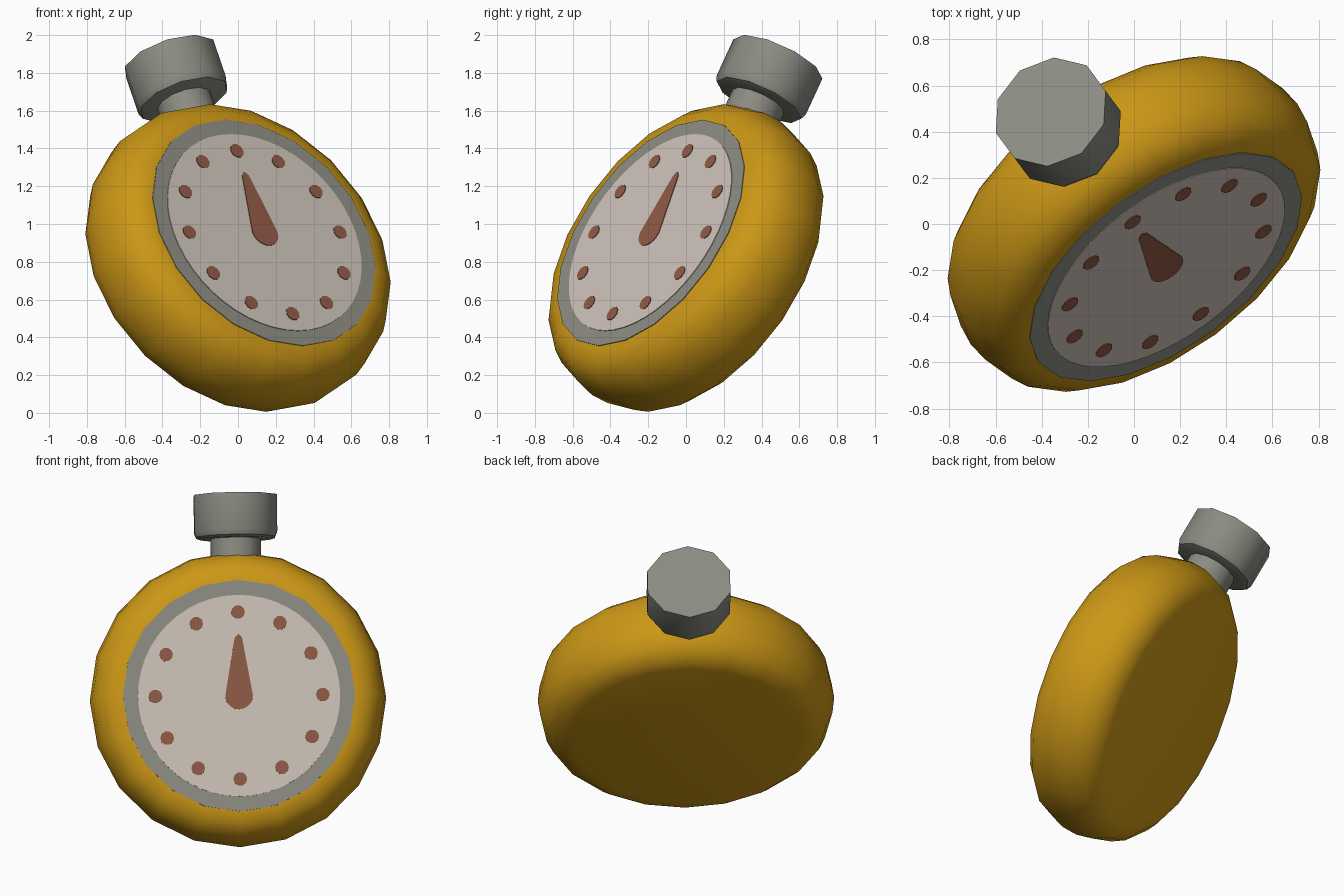
import bpy, bmesh, math
from mathutils import Matrix, Vector

if "Cube" in bpy.data.objects:
    bpy.data.objects.remove(bpy.data.objects["Cube"])

# Local frame: x = dial right, y = toward crown, z = out of the dial
AZ, EL = math.radians(36.6), math.radians(29.9)
right = Vector((math.cos(AZ), math.sin(AZ), 0))
normal = Vector((math.sin(AZ) * math.cos(EL), -math.cos(AZ) * math.cos(EL), math.sin(EL)))
up = normal.cross(right)
FRAME = Matrix.Translation((0, 0, 0.82)) @ Matrix((right, up, normal)).transposed().to_4x4()
TO_CROWN = Matrix.Rotation(math.radians(-90), 4, 'X')   # z axis -> y axis


def material(name, rgb):
    m = bpy.data.materials.new(name)
    m.diffuse_color = (*rgb, 1)
    m.use_nodes = True
    m.node_tree.nodes["Principled BSDF"].inputs["Base Color"].default_value = m.diffuse_color
    return m


yellow = material("case yellow", (0.60, 0.31, 0.008))
grey = material("metal grey", (0.26, 0.26, 0.225))
cream = material("dial cream", (0.60, 0.535, 0.475))
brown = material("mark brown", (0.27, 0.10, 0.058))


def finish(name, bm, mat, local=Matrix()):
    bmesh.ops.recalc_face_normals(bm, faces=bm.faces)
    bm.transform(FRAME @ local)
    me = bpy.data.meshes.new(name)
    bm.to_mesh(me)
    bm.free()
    me.materials.append(mat)
    ob = bpy.data.objects.new(name, me)
    bpy.context.collection.objects.link(ob)
    bpy.context.view_layer.objects.active = ob
    bpy.ops.object.select_all(action='DESELECT')
    ob.select_set(True)
    bpy.ops.object.shade_smooth_by_angle(angle=math.radians(40))
    return ob


def lathe(name, profile, sides, mat, local=Matrix()):
    """Closed turned solid from (radius, height) points, capped at both ends."""
    bm = bmesh.new()
    rings = []
    for r, z in profile:
        rings.append([bm.verts.new((r * math.sin(2 * math.pi * i / sides),
                                    r * math.cos(2 * math.pi * i / sides), z))
                      for i in range(sides)])
    for a, b in zip(rings, rings[1:]):
        for i in range(sides):
            j = (i + 1) % sides
            bm.faces.new((a[i], a[j], b[j], b[i]))
    bm.faces.new(rings[0])
    bm.faces.new(rings[-1])
    return finish(name, bm, mat, local)


def plate(name, outline, z, thick, mat):
    bm = bmesh.new()
    face = bm.faces.new([bm.verts.new((x, y, z)) for x, y in outline])
    ext = bmesh.ops.extrude_face_region(bm, geom=[face])
    bmesh.ops.translate(bm, vec=(0, 0, thick),
                        verts=[v for v in ext['geom'] if isinstance(v, bmesh.types.BMVert)])
    return finish(name, bm, mat)


# Rounded case, mirrored front to back
half = [(0.69, 0.265), (0.765, 0.247), (0.83, 0.19), (0.867, 0.105)]
lathe("case", [(r, -z) for r, z in half] + [(0.88, 0)] + half[::-1], 20, yellow)

# Bezel ring and dial face
lathe("bezel", [(0.69, 0.262), (0.69, 0.269)], 20, grey)
lathe("dial", [(0.60, 0.266), (0.60, 0.273)], 48, cream)

# Twelve hour dots
for k in range(12):
    a = k * math.pi / 6
    cx, cy = 0.497 * math.sin(a), 0.497 * math.cos(a)
    plate(f"dot_{k + 1}", [(cx + 0.041 * math.cos(t * math.pi / 5),
                            cy + 0.041 * math.sin(t * math.pi / 5)) for t in range(10)],
          0.271, 0.006, brown)

# Tapered hand with round base
base = [(0.082 * math.cos(a), 0.082 * math.sin(a))
        for a in [math.pi + i * math.pi / 10 for i in range(11)]]
plate("hand", base + [(0.022, 0.345), (0, 0.368), (-0.022, 0.345)], 0.271, 0.006, brown)

# Crown neck and button
lathe("crown_neck", [(0.15, 0.80), (0.15, 1.00)], 12, grey, TO_CROWN)
lathe("crown_button", [(0.215, 0.955), (0.245, 0.965), (0.258, 0.995), (0.258, 1.215)],
      10, grey, TO_CROWN)
